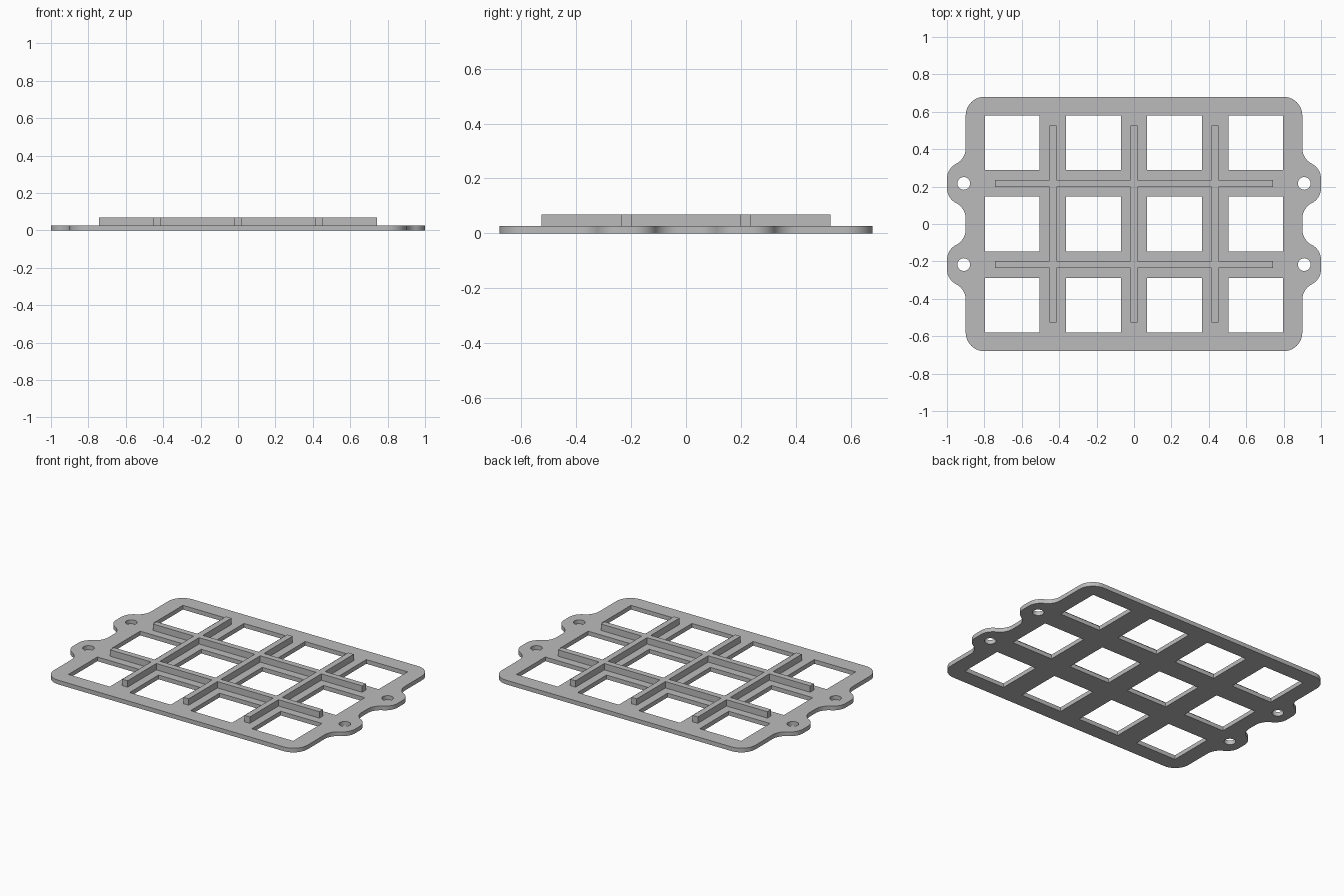
import bpy, bmesh, math
from mathutils import Vector

if "Cube" in bpy.data.objects:
    bpy.data.objects.remove(bpy.data.objects["Cube"], do_unlink=True)

PITCH = 0.434          # spacing of the window grid
HALF_X, HALF_Y = 0.90, 0.68
PLATE_H, RIB_TOP, RIB_W = 0.027, 0.068, 0.038
LUG_Y = PITCH / 2

grey = bpy.data.materials.new("plain grey")
grey.use_nodes = True
colour = (0.5, 0.5, 0.5, 1)
grey.diffuse_color = colour
grey.node_tree.nodes["Principled BSDF"].inputs["Base Color"].default_value = colour


def arc(cx, cy, r, start, end, steps=10):
    """Points along a circular arc, angles in degrees."""
    angles = [math.radians(start + (end - start) * i / steps) for i in range(steps + 1)]
    return [(cx + r * math.cos(a), cy + r * math.sin(a)) for a in angles]


def lug(cy):
    """Mounting ear on the +x edge, bottom to top, with concave fillets."""
    r, cx, off, tilt = 0.09, 0.91, 0.025, 63
    c = math.cos(math.radians(tilt))
    fillet = (cx - HALF_X + r * c) / (1 - c)
    dy = off + (r + fillet) * math.sin(math.radians(tilt))
    fx = HALF_X + fillet
    return (arc(fx, cy - dy, fillet, 180, 180 - tilt)
            + arc(cx, cy - off, r, -tilt, 0)
            + arc(cx, cy + off, r, 0, tilt)
            + arc(fx, cy + dy, fillet, 180 + tilt, 180))


# Plate outline: right half, then the same points turned half a circle
R = 0.1
right = (arc(HALF_X - R, R - HALF_Y, R, -90, 0) + lug(-LUG_Y) + lug(LUG_Y)
         + arc(HALF_X - R, HALF_Y - R, R, 0, 90))
loops = [right + [(-x, -y) for x, y in right]]

# Square windows, four across and three deep
s = 0.293 / 2
for i in range(4):
    for j in range(3):
        x, y = (i - 1.5) * PITCH, (j - 1) * PITCH
        loops.append([(x - s, y - s), (x + s, y - s), (x + s, y + s), (x - s, y + s)])

# Round screw holes in the ears
for sx in (-1, 1):
    for sy in (-1, 1):
        loops.append(arc(sx * 0.91, sy * LUG_Y, 0.034, 0, 345, 23))

# Fill the outline with its holes and give it thickness
curve = bpy.data.curves.new("plate_profile", "CURVE")
curve.dimensions, curve.fill_mode = "2D", "BOTH"
curve.extrude = PLATE_H / 2
for pts in loops:
    spline = curve.splines.new("POLY")
    spline.points.add(len(pts) - 1)
    for p, (x, y) in zip(spline.points, pts):
        p.co = (x, y, 0, 1)
    spline.use_cyclic_u = True
plate = bpy.data.objects.new("plate", curve)
bpy.context.collection.objects.link(plate)
plate.location.z = PLATE_H / 2
curve.materials.append(grey)
bpy.ops.object.select_all(action="DESELECT")
plate.select_set(True)
bpy.context.view_layer.objects.active = plate
bpy.ops.object.convert(target="MESH")
bm = bmesh.new()
bm.from_mesh(plate.data)
bmesh.ops.remove_doubles(bm, verts=bm.verts, dist=0.0002)
bmesh.ops.recalc_face_normals(bm, faces=bm.faces)
bm.to_mesh(plate.data)
bm.free()
bpy.ops.object.shade_smooth_by_angle(angle=math.radians(30))

# Rib lattice: keep the grid cells that lie on a rib, then raise them
RX, RY, h = 0.743, 0.527, RIB_W / 2
cols, rows = (-PITCH, 0, PITCH), (-LUG_Y, LUG_Y)
xs = [-RX] + [c + d for c in cols for d in (-h, h)] + [RX]
ys = [-RY] + [r + d for r in rows for d in (-h, h)] + [RY]
bm = bmesh.new()
base = PLATE_H - 0.005
for i in range(len(xs) - 1):
    for j in range(len(ys) - 1):
        if i % 2 or j % 2:
            corners = [(xs[i], ys[j]), (xs[i + 1], ys[j]),
                       (xs[i + 1], ys[j + 1]), (xs[i], ys[j + 1])]
            bm.faces.new([bm.verts.new((x, y, base)) for x, y in corners])
bmesh.ops.remove_doubles(bm, verts=bm.verts, dist=0.0001)
raised = bmesh.ops.extrude_face_region(bm, geom=bm.faces[:])["geom"]
bmesh.ops.translate(bm, vec=Vector((0, 0, RIB_TOP - base)),
                    verts=[g for g in raised if isinstance(g, bmesh.types.BMVert)])
bmesh.ops.recalc_face_normals(bm, faces=bm.faces)
mesh = bpy.data.meshes.new("rib_lattice")
bm.to_mesh(mesh)
bm.free()
mesh.materials.append(grey)
bpy.context.collection.objects.link(bpy.data.objects.new("rib_lattice", mesh))
